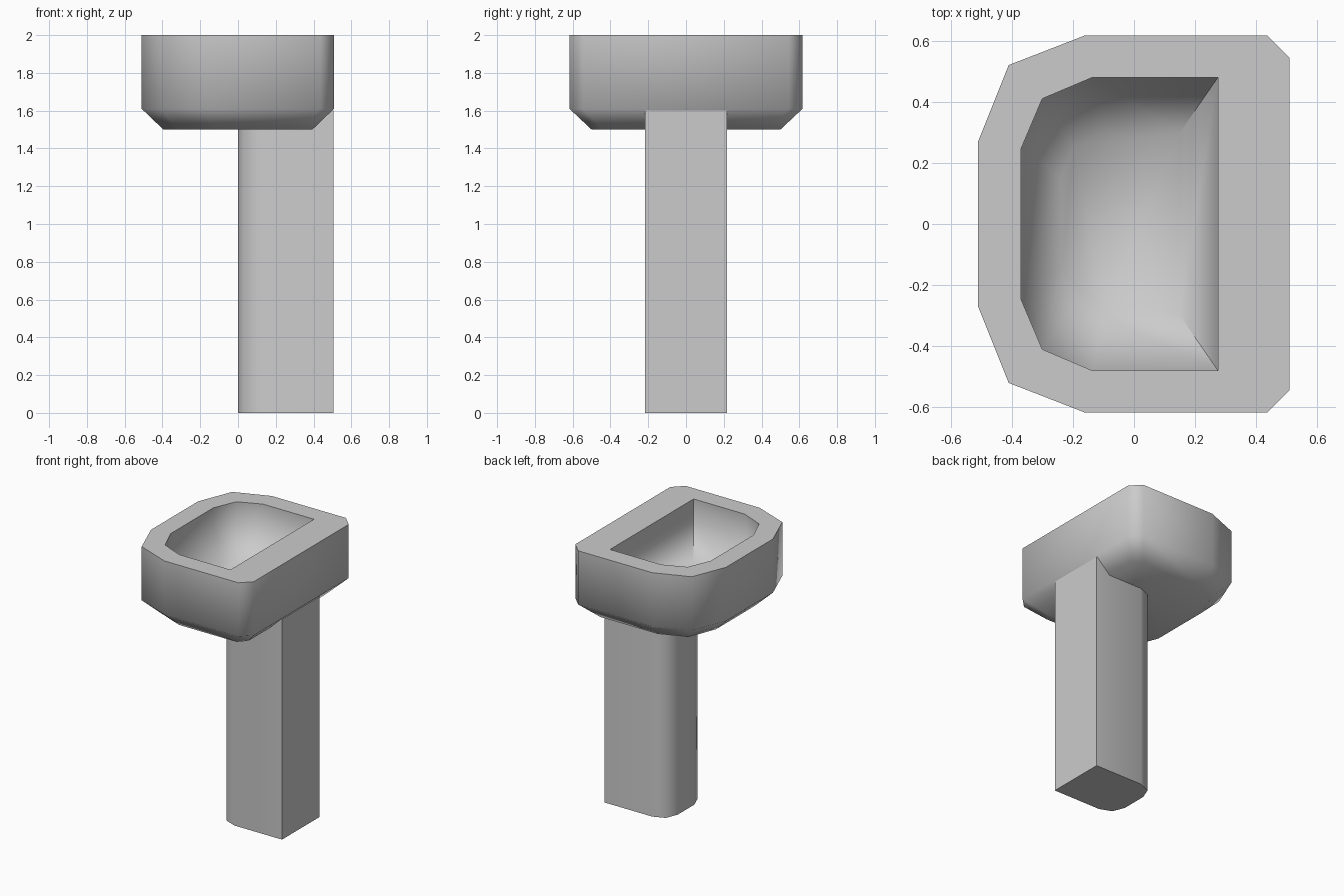
import bpy, bmesh, math

cube = bpy.data.objects.get("Cube")
if cube:
    bpy.data.objects.remove(cube)

# Glazed ceramic
ceramic = bpy.data.materials.new("grey ceramic")
ceramic.use_nodes = True
colour = (0.6, 0.6, 0.6, 1)
ceramic.diffuse_color = colour
ceramic.node_tree.nodes["Principled BSDF"].inputs["Base Color"].default_value = colour


def mirrored(half):
    """Closed outline from the +y half, listed front to back."""
    return half + [(x, -y) for x, y in reversed(half)]


def scaled(outline, sx, sy, cx=0.0):
    return [(cx + (x - cx) * sx, y * sy) for x, y in outline]


def loft(bm, rings):
    """Join rings of (outline, height) with quads; return the vertex rings."""
    loops = [[bm.verts.new((x, y, z)) for x, y in outline] for outline, z in rings]
    for a, b in zip(loops, loops[1:]):
        for i in range(len(a)):
            j = (i + 1) % len(a)
            bm.faces.new((a[i], a[j], b[j], b[i]))
    return loops


def loop_edges(bm, loop):
    return [bm.edges.get((v, loop[(i + 1) % len(loop)])) for i, v in enumerate(loop)]


def finish(bm, name):
    bmesh.ops.recalc_face_normals(bm, faces=bm.faces[:])
    mesh = bpy.data.meshes.new(name)
    bm.to_mesh(mesh)
    bm.free()
    mesh.materials.append(ceramic)
    obj = bpy.data.objects.new(name, mesh)
    bpy.context.collection.objects.link(obj)
    bpy.ops.object.select_all(action='DESELECT')
    obj.select_set(True)
    bpy.context.view_layer.objects.active = obj
    bpy.ops.object.shade_smooth_by_angle(angle=math.radians(62))
    return obj


front_curve = [(-0.51, 0.27), (-0.41, 0.52), (-0.16, 0.617)]
outer = mirrored(front_curve + [(0.435, 0.617), (0.508, 0.545)])
inner = mirrored([(-0.37, 0.245), (-0.30, 0.41), (-0.135, 0.48), (0.275, 0.48)])

# Basin: outer shell, hollow bowl and flat rim between them
bm = bmesh.new()
shell = loft(bm, [(scaled(outer, 0.775, 0.81), 1.5), (outer, 1.61), (outer, 2.0)])
bowl = loft(bm, [(inner, 2.0), (inner, 1.84),
                 (scaled(inner, 0.6, 0.62, -0.04), 1.65)])
bm.faces.new(shell[0])
bm.faces.new(bowl[-1])
bmesh.ops.triangle_fill(bm, use_beauty=True,
                        edges=loop_edges(bm, shell[-1]) + loop_edges(bm, bowl[0]))
finish(bm, "basin")

# Pedestal: the same rounded front, square at the back
ratio = 0.35
column = mirrored([((x + 0.51) * ratio, y * ratio) for x, y in front_curve]
                  + [(0.505, 0.617 * ratio)])
bm = bmesh.new()
ends = loft(bm, [(column, 0.0), (column, 1.6)])
for end in ends:
    bm.faces.new(end)
finish(bm, "pedestal")
